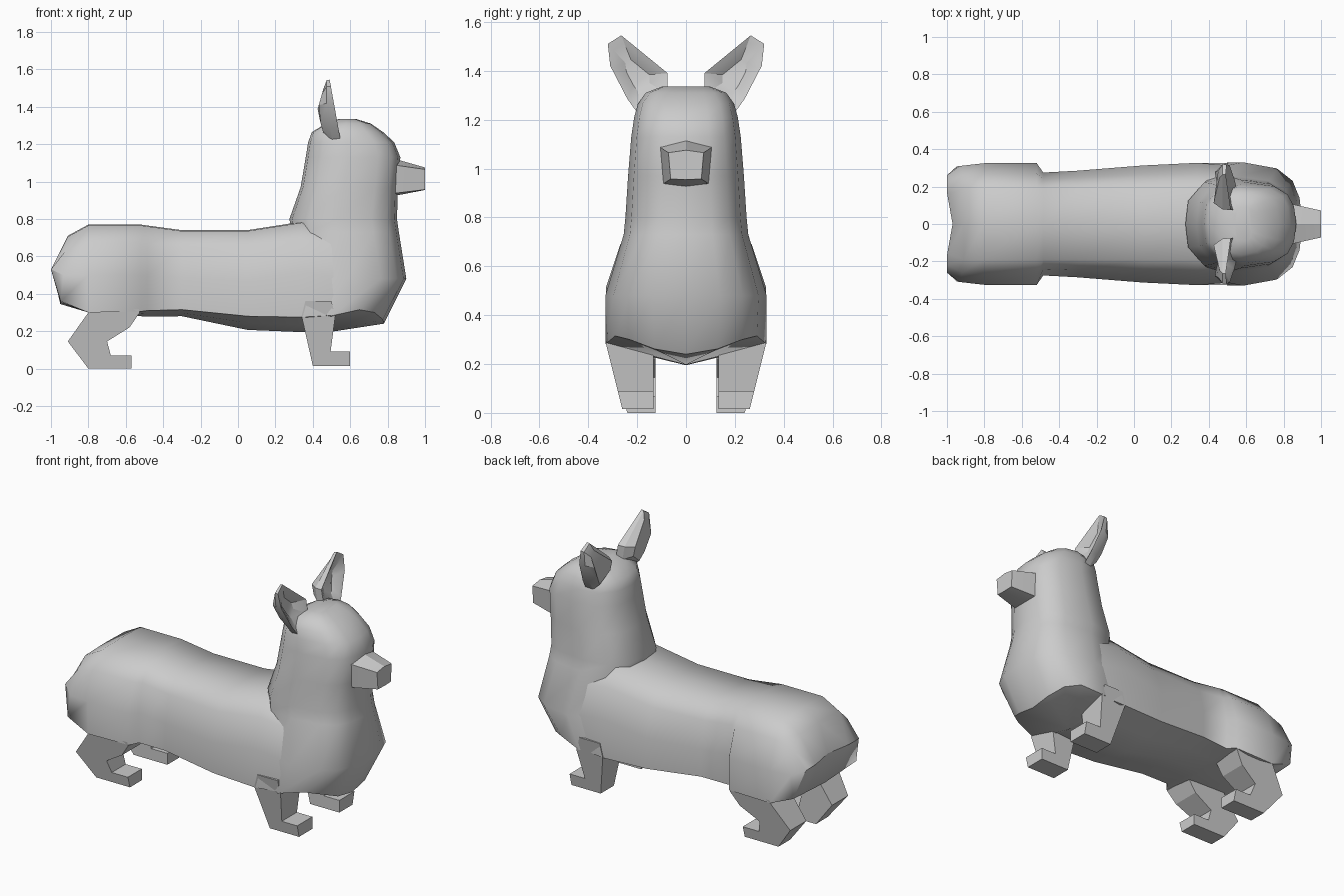
import bpy, bmesh, math


def finish(bm, name, angle=30):
    """Turn a bmesh into an object with soft shading and crisp edges."""
    bmesh.ops.remove_doubles(bm, verts=bm.verts, dist=0.0005)
    bmesh.ops.recalc_face_normals(bm, faces=bm.faces)
    me = bpy.data.meshes.new(name)
    bm.to_mesh(me)
    bm.free()
    ob = bpy.data.objects.new(name, me)
    bpy.context.collection.objects.link(ob)
    bpy.ops.object.select_all(action='DESELECT')
    ob.select_set(True)
    bpy.context.view_layer.objects.active = ob
    bpy.ops.object.shade_smooth_by_angle(angle=math.radians(angle))
    return ob


def loft(name, rings, angle=30):
    """Skin a list of equally sized point rings and cap both ends."""
    bm = bmesh.new()
    vs = [[bm.verts.new(p) for p in r] for r in rings]
    n = len(vs[0])
    for a, b in zip(vs, vs[1:]):
        for i in range(n):
            j = (i + 1) % n
            bm.faces.new((a[i], a[j], b[j], b[i]))
    for ring in (vs[0], vs[-1]):
        if (ring[0].co - ring[n // 2].co).length > 0.001:
            bm.faces.new(ring)
    return finish(bm, name, angle)


def mirror_y(ob):
    m = ob.modifiers.new("mirror", 'MIRROR')
    m.use_axis = (False, True, False)


def full(half):
    """Complete a half ring whose first and last points lie on y = 0."""
    return half + [(x, -y, z) for x, y, z in half[-2:0:-1]]


# Long body: x at top, x at bottom, top, lower side edge, keel, half width
def body_ring(xt, xb, top, low, bot, w):
    h = min(0.27, (top - low) * 0.6)
    pts = [(0, top), (0.19, top - 0.005), (0.2 + 0.55 * (w - 0.2), top - 0.36 * h),
           (w, top - h), (0.99 * w, low), (0.5 * w, (low + bot) / 2), (0, bot)]
    span = max(top - bot, 0.001)
    return full([(x, y, z) for y, z in pts
                 for x in [xt + (xb - xt) * (top - z) / span]])


body = [
    (-0.91, -0.95, 0.71, 0.36, 0.345, 0.31),
    (-0.80, -0.80, 0.77, 0.30, 0.30, 0.325),
    (-0.52, -0.52, 0.77, 0.305, 0.28, 0.325),
    (-0.485, -0.485, 0.765, 0.31, 0.278, 0.275),
    (-0.30, -0.30, 0.74, 0.315, 0.28, 0.285),
    (0.05, 0.05, 0.74, 0.28, 0.207, 0.313),
    (0.34, 0.34, 0.785, 0.275, 0.195, 0.327),
    (0.52, 0.52, 0.76, 0.285, 0.205, 0.312),
]
# Pinched rump ridge, slightly creased in the middle
rump = [(-0.97 - 0.03 * min(1, abs(p[1]) / 0.2), p[1] * 0.84, 0.53)
        for p in body_ring(*body[0])]
loft("body", [rump] + [body_ring(*b) for b in body], 62)

# Chest, neck and head: z, back x, front x, half width
outline = [(1, 0), (0.95, 0.42), (0.82, 0.7), (0.53, 0.9), (-0.1, 1),
           (-0.65, 0.9), (-0.95, 0.5), (-1, 0)]
head = [
    (0.48, 0.32, 0.90, 0.33), (0.73, 0.285, 0.86, 0.255),
    (0.80, 0.275, 0.85, 0.248), (0.97, 0.335, 0.855, 0.237),
    (1.13, 0.362, 0.868, 0.224), (1.21, 0.375, 0.835, 0.212),
    (1.265, 0.395, 0.775, 0.197), (1.31, 0.47, 0.71, 0.165),
    (1.335, 0.54, 0.63, 0.10),
]
chest = full([(0.78, 0, 0.24), (0.775, 0.13, 0.262), (0.73, 0.23, 0.30),
              (0.65, 0.29, 0.315), (0.50, 0.329, 0.282), (0.43, 0.29, 0.29),
              (0.41, 0.16, 0.29), (0.41, 0, 0.29)])
under = [(0.50, 0, 0.197)] * len(chest)
loft("chest_neck_and_head", [under, chest] + [
    full([((a + b) / 2 + u * (b - a) / 2, v * w, z) for u, v in outline])
    for z, a, b, w in head], 42)

# Muzzle
loft("muzzle", [
    full([(x, 0, t), (x, w, s), (x, 0.87 * w, l), (x, 0, b)])
    for x, t, s, w, l, b in [(0.80, 1.13, 1.095, 0.112, 0.935, 0.92),
                             (0.86, 1.115, 1.085, 0.103, 0.94, 0.928),
                             (1.00, 1.075, 1.065, 0.072, 0.957, 0.955)]], 15)

# Ears: hollow front, narrower back
rim = [(0.075, 1.305), (0.075, 1.39), (0.265, 1.545), (0.32, 1.51),
       (0.31, 1.42), (0.24, 1.285), (0.19, 1.215)]
cy, cz = 0.20, 1.38


def ear_ring(scale, dx):
    return [(0.49 + (1.545 - z) * 0.18 + dx * min(1, 0.35 + (1.545 - z) * 4),
             cy + (y - cy) * scale, cz + (z - cz) * scale) for y, z in rim]


mirror_y(loft("ears", [ear_ring(0.4, -0.05), ear_ring(0.8, -0.012),
                       ear_ring(1.0, 0), ear_ring(0.98, -0.045),
                       ear_ring(0.7, -0.095)], 25))


# Legs: side profiles given a tapering width
def leg(name, profile, inner, foot, flare):
    def outer(z):
        return foot + flare * min(1, max(0, z / 0.28))
    mirror_y(loft(name, [[(x, inner, z) for x, z in profile],
                         [(x, outer(z), z) for x, z in profile]], 20))


leg("front_legs", [(0.34, 0.28), (0.40, 0.015), (0.60, 0.015), (0.60, 0.09),
                   (0.495, 0.09), (0.52, 0.28), (0.50, 0.36), (0.36, 0.36)],
    0.132, 0.257, 0.07)
leg("hind_legs", [(-0.80, 0.30), (-0.91, 0.145), (-0.80, 0.0), (-0.57, 0.0),
                  (-0.57, 0.07), (-0.68, 0.07), (-0.70, 0.145),
                  (-0.58, 0.22), (-0.525, 0.30), (-0.56, 0.42), (-0.78, 0.42)],
    0.125, 0.24, 0.082)
